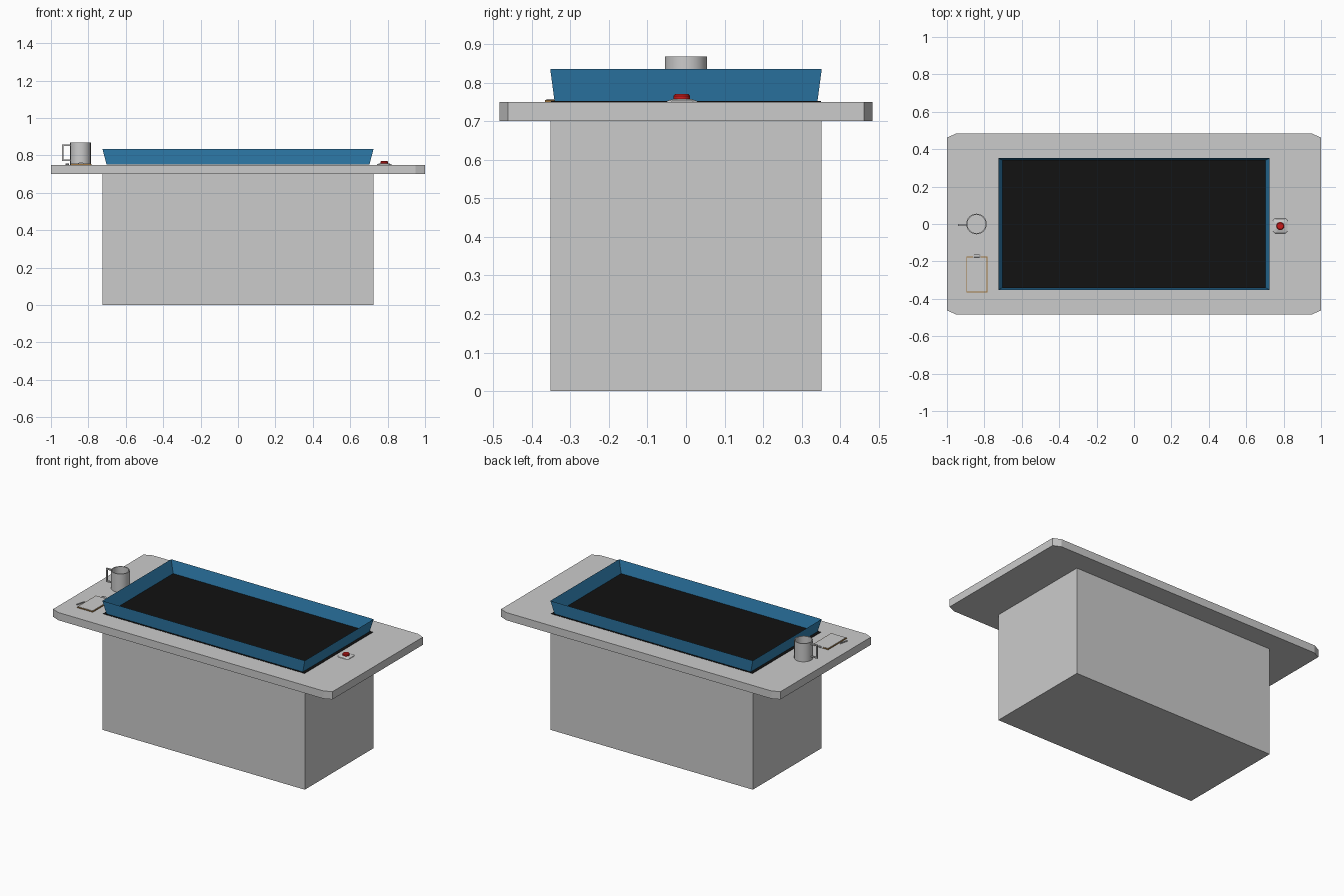
import bpy, bmesh, math
from mathutils import Matrix

if "Cube" in bpy.data.objects:
    bpy.data.objects.remove(bpy.data.objects["Cube"])


def material(name, rgb):
    m = bpy.data.materials.new(name)
    m.diffuse_color = (*rgb, 1)
    m.use_nodes = True
    m.node_tree.nodes["Principled BSDF"].inputs["Base Color"].default_value = m.diffuse_color
    return m


BLUE = material("blue", (0.03, 0.22, 0.45))
BLACK = material("black", (0.006, 0.006, 0.006))
RED = material("red", (0.6, 0.01, 0.01))
BROWN = material("brown", (0.35, 0.18, 0.05))


def finish(name, bm, mat=None):
    bmesh.ops.recalc_face_normals(bm, faces=bm.faces)
    me = bpy.data.meshes.new(name)
    bm.to_mesh(me)
    bm.free()
    ob = bpy.data.objects.new(name, me)
    bpy.context.collection.objects.link(ob)
    if mat:
        me.materials.append(mat)
    return ob


def loft(name, loops, mat=None, caps=True):
    """Skin a stack of loops; optionally cap first and last."""
    bm = bmesh.new()
    rings = [[bm.verts.new(p) for p in lp] for lp in loops]
    n = len(rings[0])
    for a, b in zip(rings, rings[1:]):
        for i in range(n):
            bm.faces.new((a[i], a[(i + 1) % n], b[(i + 1) % n], b[i]))
    if caps:
        bm.faces.new(rings[0])
        bm.faces.new(rings[-1])
    return finish(name, bm, mat)


def rect(hx, hy, z, cx=0, cy=0, ch=(0, 0)):
    a, b = ch
    if not a:
        return [(cx + sx * hx, cy + sy * hy, z) for sx, sy in ((-1, -1), (1, -1), (1, 1), (-1, 1))]
    pts = [(-hx + a, -hy), (hx - a, -hy), (hx, -hy + b), (hx, hy - b),
           (hx - a, hy), (-hx + a, hy), (-hx, hy - b), (-hx, -hy + b)]
    return [(cx + x, cy + y, z) for x, y in pts]


def circle(r, z, cx, cy, n=24):
    return [(cx + r * math.cos(2 * math.pi * i / n), cy + r * math.sin(2 * math.pi * i / n), z)
            for i in range(n)]


def smooth(ob):
    bpy.ops.object.select_all(action='DESELECT')
    ob.select_set(True)
    bpy.context.view_layer.objects.active = ob
    bpy.ops.object.shade_smooth_by_angle(angle=math.radians(35))


def box(name, size, loc, mat=None, rot=0):
    bm = bmesh.new()
    bmesh.ops.create_cube(bm, size=1, matrix=Matrix.Translation(loc) @ Matrix.Rotation(rot, 4, 'Z')
                          @ Matrix.Diagonal((*size, 1)))
    return finish(name, bm, mat)


# Table body
box("pedestal", (1.45, 0.704, 0.70), (0, 0, 0.35))
corner = (0.05, 0.022)
loft("table_top", [rect(1, 0.484, z, ch=corner) for z in (0.70, 0.75)])

# Display surface and flared thin blue rim
loft("display", [rect(0.722, 0.35, z) for z in (0.7505, 0.7525)], BLACK)
loft("flared_rim", [rect(0.703, 0.341, 0.7525), rect(0.725, 0.352, 0.835)], BLUE, caps=False)

# Mug: outer wall, lip, inner wall, inner floor
mx, my = -0.842, 0.0
smooth(loft("mug", [circle(r, z, mx, my) for r, z in
                    ((0.055, 0.75), (0.055, 0.868), (0.049, 0.868), (0.049, 0.758))]))
# Square mug handle
box("handle_grip", (0.008, 0.01, 0.088), (-0.936, -0.005, 0.814))
for label, z in (("upper", 0.854), ("lower", 0.774)):
    box("handle_" + label, (0.044, 0.01, 0.008), (-0.914, -0.004, z))

# Clipboard with paper, clip and pen
box("clipboard", (0.112, 0.192, 0.005), (-0.84, -0.27, 0.7525), BROWN)
box("paper", (0.104, 0.184, 0.002), (-0.84, -0.27, 0.756))
loft("clip", [rect(0.02, 0.008, 0.755, -0.84, -0.172), rect(0.01, 0.006, 0.761, -0.84, -0.170)])
box("pen", (0.006, 0.056, 0.006), (-0.912, -0.31, 0.753), rot=math.radians(-14))

# Emergency button on its bevelled plate
loft("button_plate", [rect(h, h, z, 0.782, -0.01, ch=(c, c)) for h, z, c in
                      ((0.040, 0.75, 0.012), (0.038, 0.753, 0.012), (0.022, 0.758, 0.008))])
smooth(loft("button", [circle(r, z, 0.782, -0.011, 16) for r, z in
                       ((0.021, 0.756), (0.021, 0.766), (0.017, 0.77))], RED))
